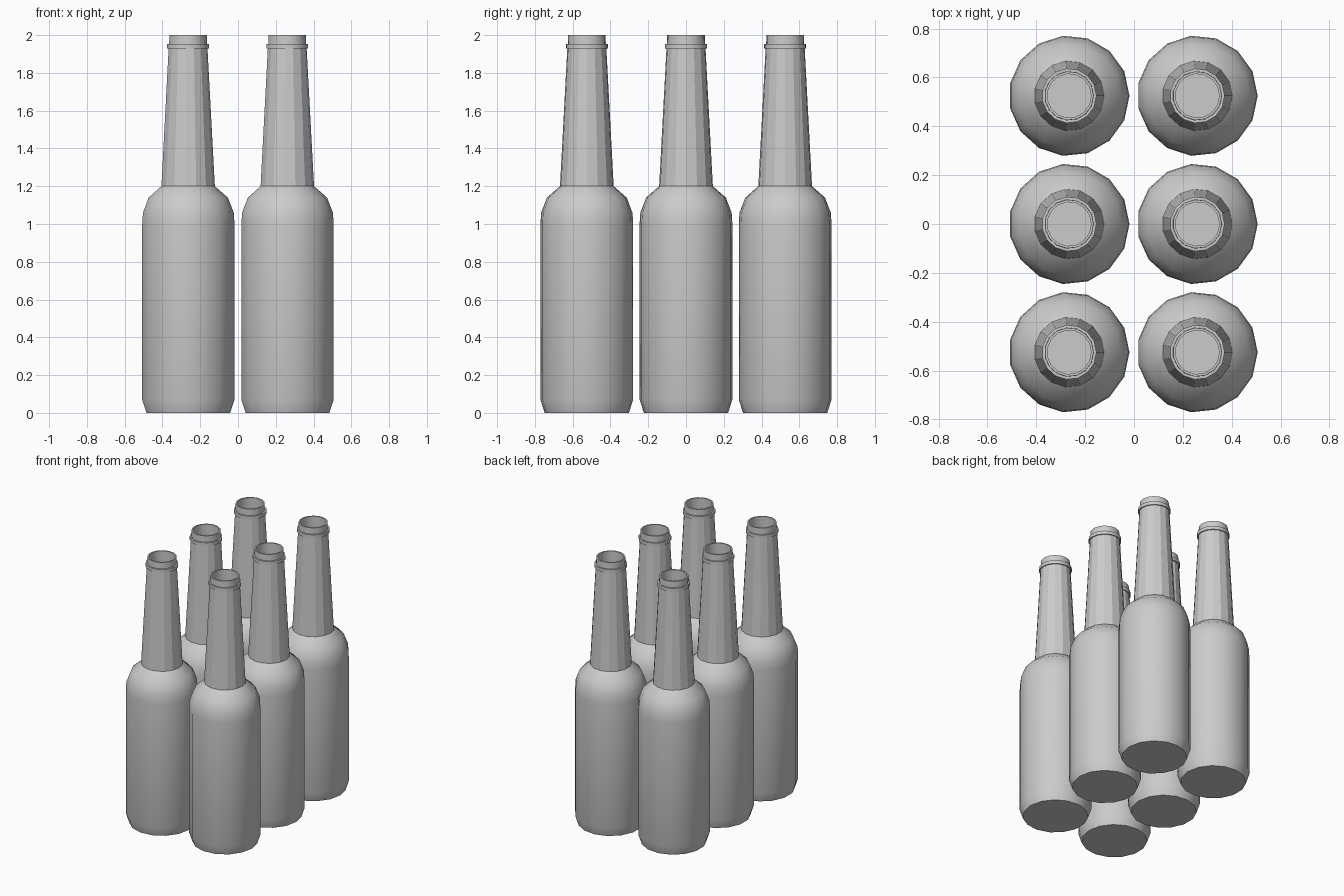
import bpy, bmesh, math

cube = bpy.data.objects.get("Cube")
if cube:
    bpy.data.objects.remove(cube, do_unlink=True)

SIDES = 15
SPACING = 0.525

grey = bpy.data.materials.new("grey glass")
grey.use_nodes = True
colour = (0.6, 0.6, 0.6, 1)
grey.diffuse_color = colour
grey.node_tree.nodes["Principled BSDF"].inputs["Base Color"].default_value = colour

# Outer wall from base to mouth, then the inner wall back down: (radius, height)
outer = [(0.224, 0), (0.247, 0.07), (0.247, 1.0), (0.243, 1.06), (0.212, 1.14),
         (0.143, 1.2), (0.104, 1.928), (0.112, 1.928), (0.112, 1.953),
         (0.101, 1.953), (0.1, 2.0)]
inner = [(0.09, 2.0), (0.09, 1.93), (0.125, 1.2), (0.225, 1.04), (0.225, 0.03)]


def bottle_mesh():
    """Lathe the bottle; the neck is faceted, the rest is smooth."""
    bm = bmesh.new()
    rings = []
    for radius, z in outer + inner:
        angles = [math.tau * i / SIDES for i in range(SIDES)]
        rings.append([bm.verts.new((radius * math.cos(a), radius * math.sin(a), z))
                      for a in angles])
    for low, high in zip(rings, rings[1:]):
        for i in range(SIDES):
            j = (i + 1) % SIDES
            bm.faces.new((low[i], low[j], high[j], high[i]))
    bm.faces.new(rings[0][::-1])
    bm.faces.new(rings[-1])
    bmesh.ops.recalc_face_normals(bm, faces=bm.faces)
    mesh = bpy.data.meshes.new("bottle")
    bm.to_mesh(mesh)
    bm.free()
    mesh.materials.append(grey)
    return mesh


# Two columns of three bottles
mesh = bottle_mesh()
bottles = []
for side, column in (("right", -0.5), ("left", 0.5)):
    for place, row in (("front", -1), ("middle", 0), ("back", 1)):
        bottle = bpy.data.objects.new(f"bottle_{place}_{side}", mesh)
        bottle.location = (column * SPACING - 0.003, row * SPACING, 0)
        bpy.context.collection.objects.link(bottle)
        bottles.append(bottle)

# Smooth the shared mesh, keeping the rims and the neck facets crisp
bpy.ops.object.select_all(action="DESELECT")
bottles[0].select_set(True)
bpy.context.view_layer.objects.active = bottles[0]
bpy.ops.object.shade_smooth_by_angle(angle=math.radians(32))
for face in mesh.polygons:
    if 1.2 < face.center.z < 1.9:
        face.use_smooth = False
